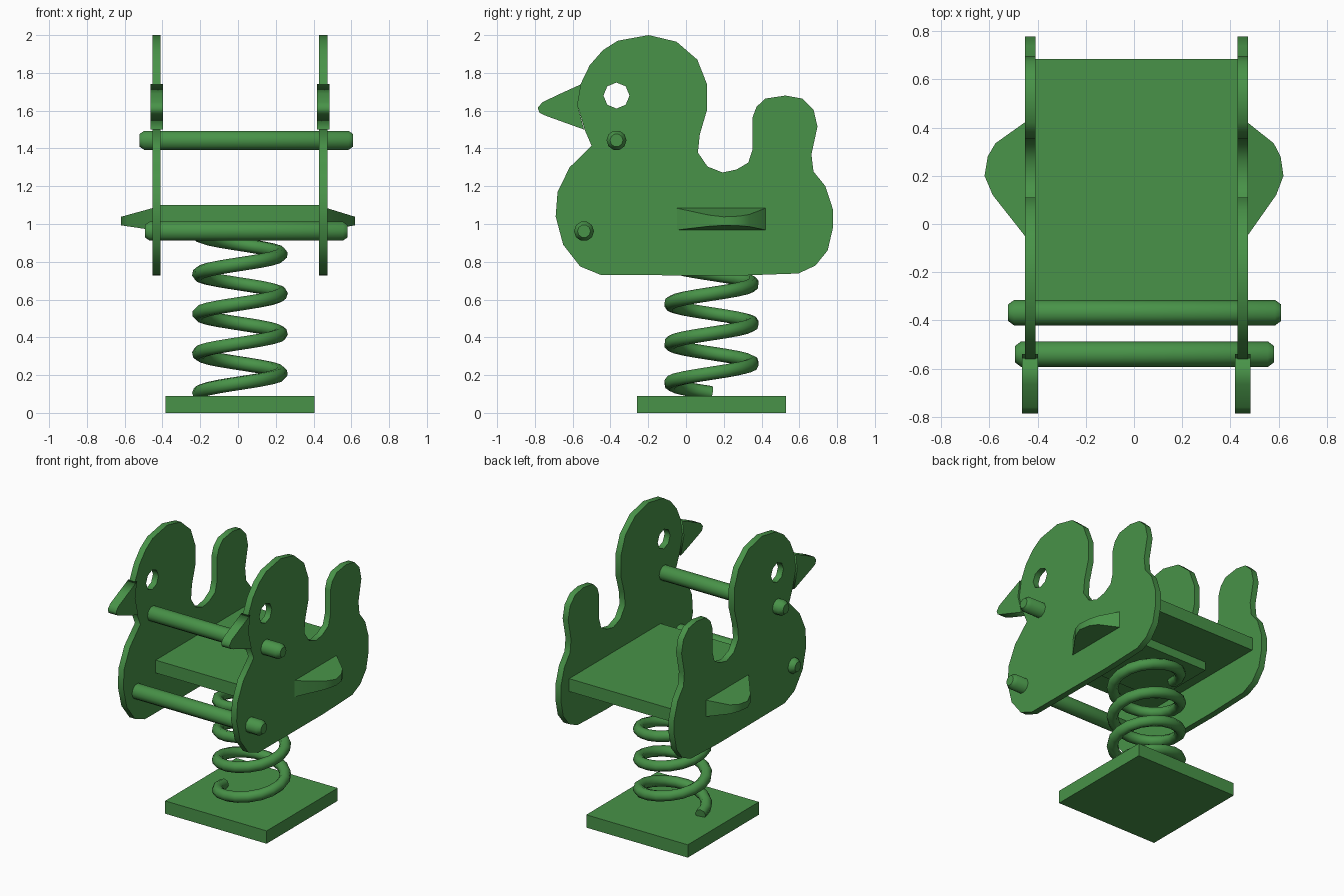
import bpy, bmesh, math

cube = bpy.data.objects.get("Cube")
if cube:
    bpy.data.objects.remove(cube, do_unlink=True)

green = bpy.data.materials.new("green paint")
green.use_nodes = True
COLOUR = (0.065, 0.29, 0.065, 1)
green.diffuse_color = COLOUR
green.node_tree.nodes["Principled BSDF"].inputs["Base Color"].default_value = COLOUR

MID_X = 0.01      # middle between the two side panels
SPRING_Y = 0.135  # spring and base centre


def activate(ob):
    bpy.ops.object.select_all(action='DESELECT')
    ob.select_set(True)
    bpy.context.view_layer.objects.active = ob


def add_object(name, data):
    ob = bpy.data.objects.new(name, data)
    bpy.context.collection.objects.link(ob)
    data.materials.append(green)
    return ob


def smooth(ob, angle=40):
    activate(ob)
    bpy.ops.object.shade_smooth_by_angle(angle=math.radians(angle))


def from_bmesh(name, bm):
    bmesh.ops.recalc_face_normals(bm, faces=bm.faces)
    me = bpy.data.meshes.new(name)
    bm.to_mesh(me)
    bm.free()
    return add_object(name, me)


def box(name, x0, x1, y0, y1, z0, z1):
    bm = bmesh.new()
    bmesh.ops.create_cube(bm, size=1)
    for v in bm.verts:
        v.co = ((x0 + x1) / 2 + v.co.x * (x1 - x0),
                (y0 + y1) / 2 + v.co.y * (y1 - y0),
                (z0 + z1) / 2 + v.co.z * (z1 - z0))
    return from_bmesh(name, bm)


def add_spline(curve, points, cyclic):
    s = curve.splines.new('POLY')
    s.points.add(len(points) - 1)
    for p, co in zip(s.points, points):
        p.co = (*co, 1)
    s.use_cyclic_u = cyclic


def cutout(name, x, thickness, outlines):
    """Flat board in the y-z plane; outlines after the first are holes."""
    cu = bpy.data.curves.new(name, 'CURVE')
    cu.dimensions = '2D'
    cu.fill_mode = 'BOTH'
    cu.extrude = thickness / 2
    for pts in outlines:
        add_spline(cu, [(y, z, 0) for y, z in pts], True)
    ob = add_object(name, cu)
    ob.location.x = x
    ob.rotation_euler = (math.pi / 2, 0, math.pi / 2)
    activate(ob)
    bpy.ops.object.convert(target='MESH')


def bar(name, x0, x1, y, z, r=0.053, chamfer=0.025, sides=10):
    """Round bar along x with chamfered ends."""
    bm = bmesh.new()
    rings = []
    for x, rad in ((x0, r * 0.65), (x0 + chamfer, r), (x1 - chamfer, r), (x1, r * 0.65)):
        rings.append([bm.verts.new((x, y + rad * math.cos(a), z + rad * math.sin(a)))
                      for a in (2 * math.pi * i / sides for i in range(sides))])
    for a, b in zip(rings, rings[1:]):
        for i in range(sides):
            j = (i + 1) % sides
            bm.faces.new((a[i], a[j], b[j], b[i]))
    bm.faces.new(rings[0])
    bm.faces.new(rings[-1])
    smooth(from_bmesh(name, bm))


# Outlines as (y, z)
BODY = [(-0.45, 0.73), (-0.56, 0.775), (-0.65, 0.89), (-0.69, 1.04), (-0.68, 1.17),
        (-0.616, 1.30), (-0.50, 1.415), (-0.537, 1.50), (-0.574, 1.63), (-0.563, 1.73),
        (-0.51, 1.84), (-0.44, 1.92), (-0.362, 1.97), (-0.198, 2.0), (-0.05, 1.965),
        (0.06, 1.87), (0.11, 1.743), (0.11, 1.60), (0.073, 1.474), (0.063, 1.378),
        (0.114, 1.304), (0.193, 1.273), (0.267, 1.288), (0.33, 1.325), (0.352, 1.394),
        (0.352, 1.563), (0.373, 1.62), (0.42, 1.664), (0.526, 1.68), (0.616, 1.664),
        (0.675, 1.606), (0.696, 1.516), (0.664, 1.368), (0.675, 1.278), (0.738, 1.20),
        (0.778, 1.077), (0.778, 0.98), (0.75, 0.86), (0.685, 0.78), (0.595, 0.738),
        (0.28, 0.727)]
EYE = [(-0.368 + 0.069 * math.cos(i * math.pi / 4), 1.68 + 0.069 * math.sin(i * math.pi / 4))
       for i in range(8)]
BEAK = [(-0.555, 1.74), (-0.665, 1.69), (-0.76, 1.645), (-0.785, 1.615), (-0.775, 1.588),
        (-0.74, 1.572), (-0.54, 1.50), (-0.574, 1.63)]

# Wing outline: (share of the way out from panel to tip, y)
WING = [(0, 0.437), (0.76, 0.335), (0.93, 0.28), (1, 0.20), (0.82, 0.12), (0, -0.077)]


def wing(name, x_panel, x_tip):
    """Footrest that gets thinner towards its tip."""
    bm = bmesh.new()
    top, low = [], []
    for t, y in WING:
        x = x_panel + (x_tip - x_panel) * t
        top.append(bm.verts.new((x, y, 1.09 - 0.052 * t)))
        low.append(bm.verts.new((x, y, 0.965 + 0.028 * t)))
    bm.faces.new(top)
    bm.faces.new(low)
    n = len(WING)
    for i in range(n):
        j = (i + 1) % n
        bm.faces.new((top[i], top[j], low[j], low[i]))
    smooth(from_bmesh(name, bm), 35)


# Side panels, beaks and wing footrests
for side, x, tip in (("right", -0.431, -0.62), ("left", 0.451, 0.62)):
    cutout(side + "_side_panel", x, 0.043, [BODY, EYE])
    cutout(side + "_beak", x, 0.066, [BEAK])
    wing(side + "_wing", x, tip)

# Seat with its mounting plate
box("seat", -0.43, 0.45, -0.33, 0.685, 1.01, 1.10)
box("seat_mount", MID_X - 0.29, MID_X + 0.29, SPRING_Y - 0.24, SPRING_Y + 0.24, 0.95, 1.01)

# Hand grip and foot bar
bar("hand_bar", -0.522, 0.61, -0.368, 1.443)
bar("foot_bar", -0.493, 0.58, -0.54, 0.962)

# Coil spring
TURNS, STEPS = 4, 18
coil = bpy.data.curves.new("spring", 'CURVE')
coil.dimensions = '3D'
coil.bevel_depth = 0.037
coil.bevel_resolution = 2
coil.use_fill_caps = True
path = []
for i in range(TURNS * STEPS + 1):
    a = math.pi + 2 * math.pi * i / STEPS
    path.append((MID_X + 0.217 * math.cos(a), SPRING_Y + 0.217 * math.sin(a),
                 0.105 + 0.21 * i / STEPS))
add_spline(coil, path, False)
spring = add_object("spring", coil)
activate(spring)
bpy.ops.object.convert(target='MESH')
smooth(bpy.context.view_layer.objects.active, 50)

# Ground plate
box("base_plate", MID_X - 0.395, MID_X + 0.395, SPRING_Y - 0.395, SPRING_Y + 0.395, 0, 0.09)
